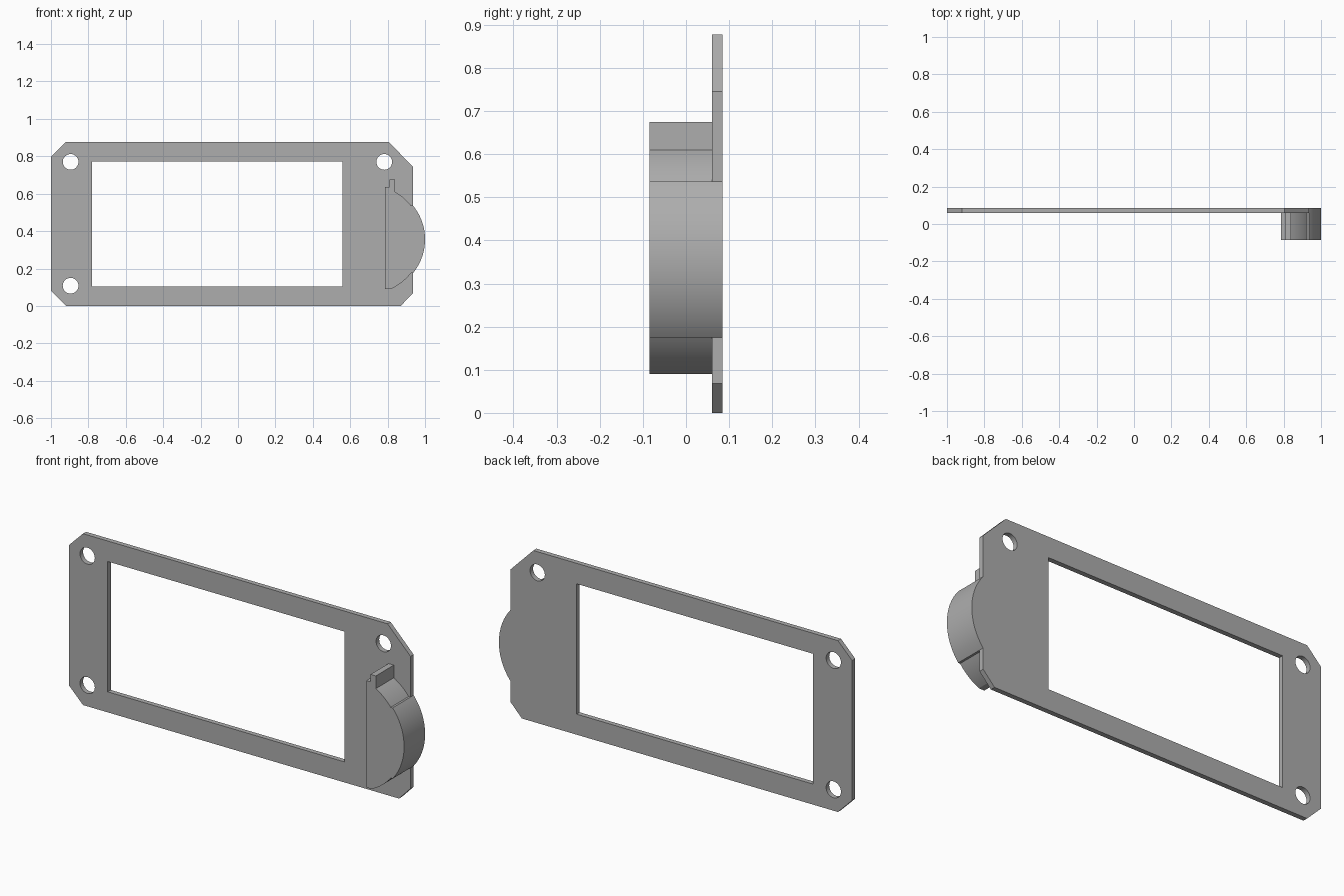
import bpy
from math import cos, sin, asin, pi, radians

cube = bpy.data.objects.get("Cube")
if cube:
    bpy.data.objects.remove(cube, do_unlink=True)

grey = bpy.data.materials.new("plain grey")
grey.use_nodes = True
colour = (0.42, 0.42, 0.42, 1)
grey.diffuse_color = colour
grey.node_tree.nodes["Principled BSDF"].inputs["Base Color"].default_value = colour

ARC_Z = 0.356


def arc(cx, r, z_start, z_end, steps):
    """Points on the right-hand side of a circle between two heights."""
    a, b = asin((z_start - ARC_Z) / r), asin((z_end - ARC_Z) / r)
    angles = [a + (b - a) * i / steps for i in range(steps + 1)]
    return [(cx + r * cos(t), ARC_Z + r * sin(t)) for t in angles]


def circle(cx, cz, r, steps=32):
    return [(cx + r * cos(2 * pi * i / steps), cz + r * sin(2 * pi * i / steps))
            for i in range(steps)]


def extrude_outline(name, loops, y_front, y_back):
    """Fill outlines in the XZ plane (inner loops become holes) and give them depth."""
    curve = bpy.data.curves.new(name, 'CURVE')
    curve.dimensions = '2D'
    curve.fill_mode = 'BOTH'
    curve.extrude = (y_back - y_front) / 2
    for loop in loops:
        spline = curve.splines.new('POLY')
        spline.points.add(len(loop) - 1)
        for point, (x, z) in zip(spline.points, loop):
            point.co = (x, z, 0, 1)
        spline.use_cyclic_u = True
    obj = bpy.data.objects.new(name, curve)
    bpy.context.collection.objects.link(obj)
    obj.rotation_euler.x = radians(90)
    obj.location.y = (y_front + y_back) / 2
    bpy.ops.object.select_all(action='DESELECT')
    obj.select_set(True)
    bpy.context.view_layer.objects.active = obj
    bpy.ops.object.convert(target='MESH')
    obj = bpy.context.view_layer.objects.active
    bpy.ops.object.mode_set(mode='EDIT')
    bpy.ops.mesh.select_all(action='SELECT')
    bpy.ops.mesh.remove_doubles(threshold=0.0001)
    bpy.ops.mesh.normals_make_consistent(inside=False)
    bpy.ops.object.mode_set(mode='OBJECT')
    obj.data.materials.clear()
    obj.data.materials.append(grey)
    bpy.ops.object.shade_smooth_by_angle(angle=radians(25))
    return obj


bulge = arc(0.715, 0.285, 0.175, 0.537, 32)

# Mounting plate: clipped corners, bulging right edge, window and screw holes
plate = [(-0.92, 0), (0.87, 0), (0.935, 0.068), (0.935, 0.175)] + bulge + [
    (0.935, 0.537), (0.935, 0.745), (0.805, 0.877), (-0.92, 0.877),
    (-1, 0.797), (-1, 0.08)]
window = [(-0.78, 0.105), (-0.78, 0.772), (0.56, 0.772), (0.56, 0.105)]
holes = [circle(x, z, 0.042) for x, z in
         [(-0.895, 0.77), (-0.895, 0.108), (0.782, 0.77)]]
extrude_outline("mounting_plate", [plate, window] + holes, 0.06, 0.085)

# Rounded grip on the front, with a small raised tab at its top
grip = ([(0.786, 0.09)] + arc(0.694, 0.293, 0.09, 0.175, 12) + bulge
        + arc(0.694, 0.293, 0.537, 0.61, 10)
        + [(0.84, 0.675), (0.81, 0.675), (0.81, 0.637), (0.786, 0.637)])
extrude_outline("rounded_grip", [grip], -0.085, 0.06)
